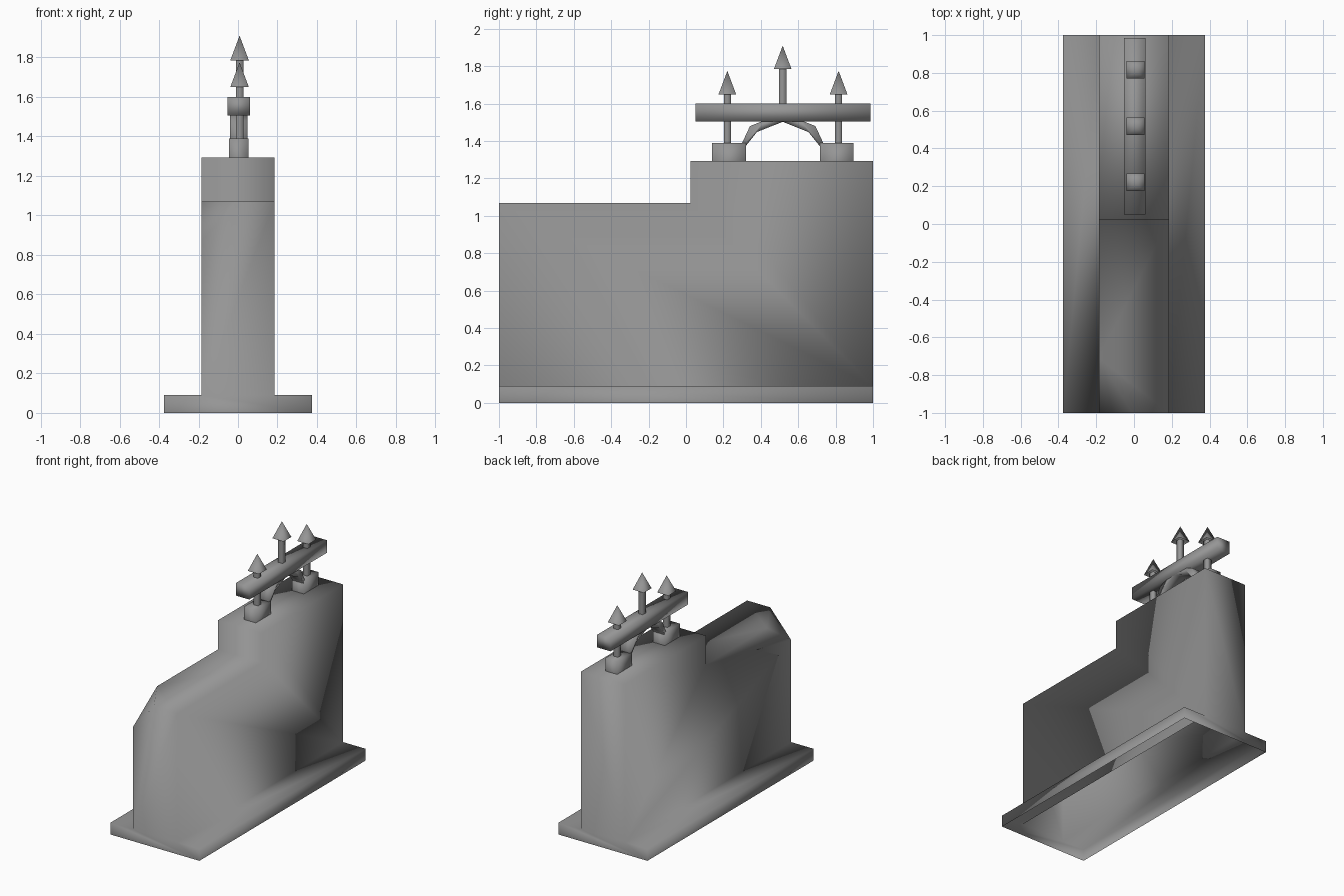
import bpy
import bmesh
from mathutils import Vector

cube = bpy.data.objects.get("Cube")
if cube:
    bpy.data.objects.remove(cube, do_unlink=True)

stone = bpy.data.materials.new("grey_stone")
stone.use_nodes = True
GREY = (0.3, 0.3, 0.3, 1)
stone.diffuse_color = GREY
stone.node_tree.nodes["Principled BSDF"].inputs["Base Color"].default_value = GREY


def finish(name, bm, x=0):
    """Turn a bmesh into a smooth shaded object, centred on x."""
    bmesh.ops.recalc_face_normals(bm, faces=bm.faces)
    bmesh.ops.translate(bm, verts=bm.verts, vec=(x, 0, 0))
    for face in bm.faces:
        face.smooth = True
    mesh = bpy.data.meshes.new(name)
    bm.to_mesh(mesh)
    bm.free()
    mesh.materials.append(stone)
    bpy.context.collection.objects.link(bpy.data.objects.new(name, mesh))


def slab(profile, half_width):
    """Extrude a (y, z) side profile across x."""
    bm = bmesh.new()
    face = bm.faces.new([bm.verts.new((-half_width, y, z)) for y, z in profile])
    side = bmesh.ops.extrude_face_region(bm, geom=[face])["geom"]
    moved = [v for v in side if isinstance(v, bmesh.types.BMVert)]
    bmesh.ops.translate(bm, verts=moved, vec=(2 * half_width, 0, 0))
    return bm


def open_at(bm, *levels):
    """Remove the level faces at the given heights."""
    faces = [f for f in bm.faces
             if any(all(abs(v.co.z - z) < 0.001 for v in f.verts) for z in levels)]
    bmesh.ops.delete(bm, geom=faces, context="FACES_ONLY")


def box(name, half_width, y0, y1, z0, z1, x, open_levels=()):
    bm = slab([(y0, z0), (y1, z0), (y1, z1), (y0, z1)], half_width)
    open_at(bm, *open_levels)
    finish(name, bm, x)


def spike(name, y, bottom, neck, tip):
    """Square shaft with a hollow pyramid head."""
    x, r = 0.008, 0.047
    top = neck + 0.01
    box(name + "_shaft", 0.019, y - 0.019, y + 0.019, bottom, top, x, (bottom, top))
    bm = bmesh.new()
    base = [bm.verts.new((sx * r, y + sy * r, neck))
            for sx, sy in ((-1, -1), (1, -1), (1, 1), (-1, 1))]
    apex = bm.verts.new((0, y, tip))
    for i in range(4):
        bm.faces.new((base[i], base[(i + 1) % 4], apex))
    finish(name + "_head", bm, x)


# Stepped wall, hollow and open below
PLINTH, LOW, HIGH, STEP = 0.09, 1.07, 1.292, 0.024
wall = slab([(-1, PLINTH), (1, PLINTH), (1, HIGH), (STEP, HIGH), (STEP, LOW), (-1, LOW)], 0.185)
open_at(wall, PLINTH)

# Front top corner cut away
a, b, c = Vector((-0.185, -1, 0.87)), Vector((-0.185, -0.71, LOW)), Vector((-0.01, -1, LOW))
normal = (b - a).cross(c - a)
if normal.z < 0:
    normal.negate()
before = set(wall.edges)
bmesh.ops.bisect_plane(wall, geom=wall.verts[:] + wall.edges[:] + wall.faces[:],
                       plane_co=a, plane_no=normal, clear_outer=True)
cut = [e for e in wall.edges if e.is_boundary and min(v.co.z for v in e.verts) > PLINTH + 0.1]
bmesh.ops.holes_fill(wall, edges=cut)

# Hollow plinth joined to the foot of the wall
section = [(-0.375, 0), (-0.375, PLINTH), (-0.185, PLINTH),
           (0.185, PLINTH), (0.375, PLINTH), (0.375, 0)]
front, back = [[wall.verts.new((x, y, z)) for x, z in section] for y in (-1, 1)]
wall.faces.new(front)
wall.faces.new(back[::-1])
for i in (0, 1, 3, 4):
    wall.faces.new((front[i], back[i], back[i + 1], front[i + 1]))
bmesh.ops.remove_doubles(wall, verts=wall.verts, dist=0.0005)
finish("wall_and_plinth", wall)

# Ridge ornament: feet, arch and beam
MID = 0.517
box("front_foot", 0.05, 0.138, 0.32, HIGH, 1.39, 0.004, (HIGH,))
box("back_foot", 0.05, 0.716, 0.895, HIGH, 1.39, 0.004, (HIGH,))
outer = [(0.24, 1.34), (0.175, 1.48), (0.1, 1.51)]
inner = [(0.2, 1.34), (0.2, 1.37), (0.138, 1.448), (0, 1.503)]
half = outer[::-1] + inner
arch = [(MID - d, z) for d, z in half] + [(MID + d, z) for d, z in half[-2::-1]]
finish("arch", slab(arch, 0.045), 0.004)
box("beam", 0.057, 0.051, 0.986, 1.505, 1.6, 0.003)

# Spikes
spike("front_spike", 0.221, 1.38, 1.65, 1.775)
spike("middle_spike", MID, 1.59, 1.785, 1.91)
spike("back_spike", 0.816, 1.38, 1.65, 1.775)
